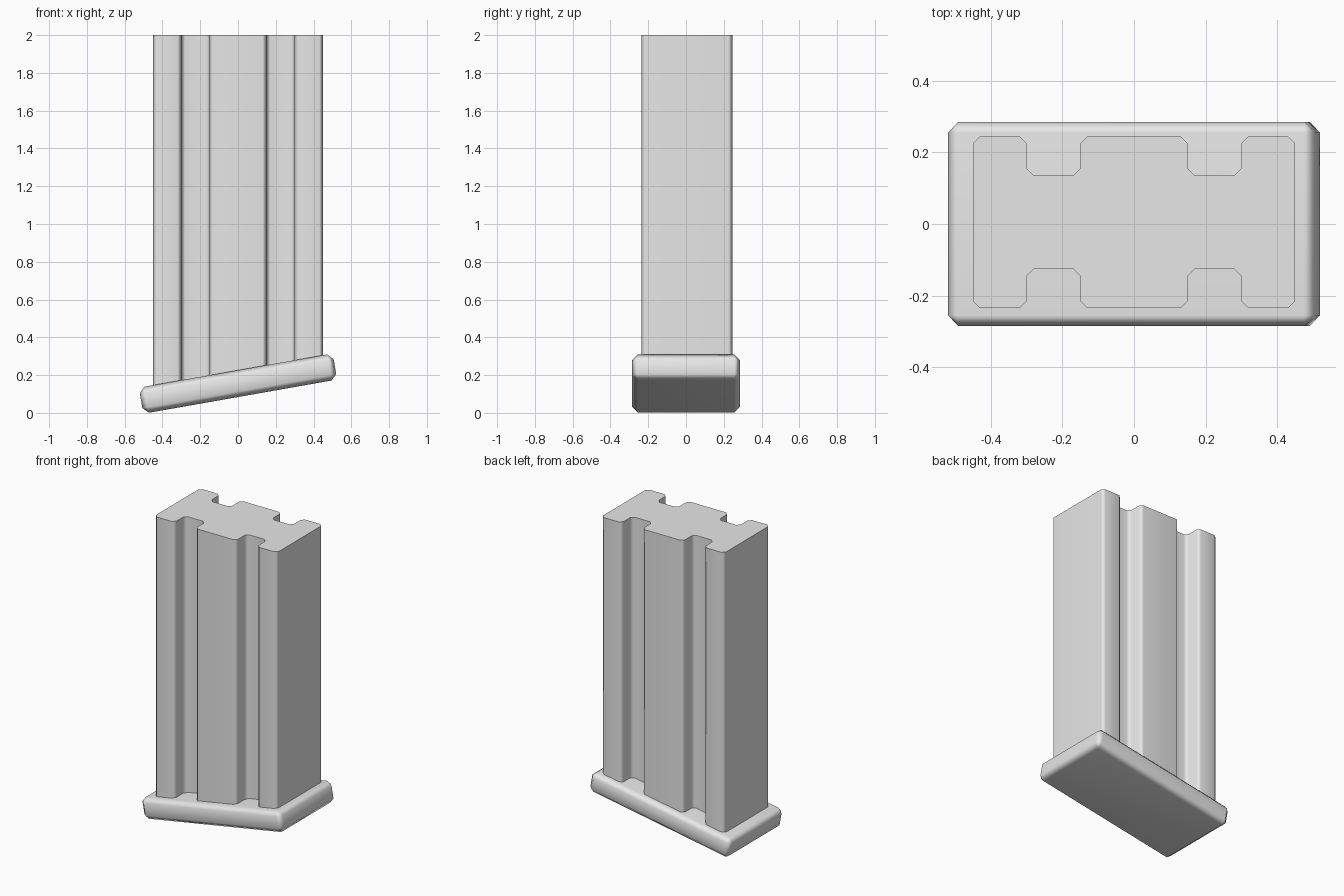
import bpy, bmesh, math

if "Cube" in bpy.data.objects:
    bpy.data.objects.remove(bpy.data.objects["Cube"], do_unlink=True)

TILT = math.radians(10)
PLATE_Z = 0.155

# Single grey material
grey = bpy.data.materials.new("plain grey")
grey.use_nodes = True
grey.diffuse_color = (0.8, 0.8, 0.8, 1)
grey.node_tree.nodes["Principled BSDF"].inputs["Base Color"].default_value = (0.8, 0.8, 0.8, 1)


def add_object(name, bm):
    mesh = bpy.data.meshes.new(name)
    bmesh.ops.recalc_face_normals(bm, faces=bm.faces)
    bm.to_mesh(mesh)
    bm.free()
    obj = bpy.data.objects.new(name, mesh)
    obj.data.materials.append(grey)
    bpy.context.collection.objects.link(obj)
    return obj


def smooth(obj, degrees):
    bpy.ops.object.select_all(action='DESELECT')
    obj.select_set(True)
    bpy.context.view_layer.objects.active = obj
    bpy.ops.object.shade_smooth_by_angle(angle=math.radians(degrees))
    weighted = obj.modifiers.new("flat_main_faces", 'WEIGHTED_NORMAL')
    weighted.keep_sharp = True


# Grooved body: one quarter of the outline, mirrored to the full section
quarter = [(0.45, 0.22), (0.43, 0.24), (0.32, 0.24), (0.30, 0.22),
           (0.30, 0.15), (0.28, 0.13), (0.17, 0.13), (0.15, 0.15),
           (0.15, 0.22), (0.13, 0.24)]
half = quarter + [(-x, y) for x, y in reversed(quarter)]
outline = half + [(x, -y) for x, y in reversed(half)]

bm = bmesh.new()
bottom = [bm.verts.new((x, y + 0.005, PLATE_Z + x * math.tan(TILT))) for x, y in outline]
top = [bm.verts.new((x, y + 0.005, 2)) for x, y in outline]
bm.faces.new(bottom)
bm.faces.new(top)
for i in range(len(outline)):
    j = (i + 1) % len(outline)
    bm.faces.new((bottom[i], bottom[j], top[j], top[i]))
body = add_object("grooved_body", bm)
smooth(body, 50)

# Tilted base plate with chamfered edges
bm = bmesh.new()
bmesh.ops.create_cube(bm, size=1)
bmesh.ops.scale(bm, vec=(1.042, 0.57, 0.14), verts=bm.verts)
bmesh.ops.bevel(bm, geom=bm.edges[:], offset=0.03, segments=1,
                affect='EDGES', profile=0.5)
plate = add_object("base_plate", bm)
plate.location.z = PLATE_Z
plate.rotation_euler.y = -TILT
smooth(plate, 60)
